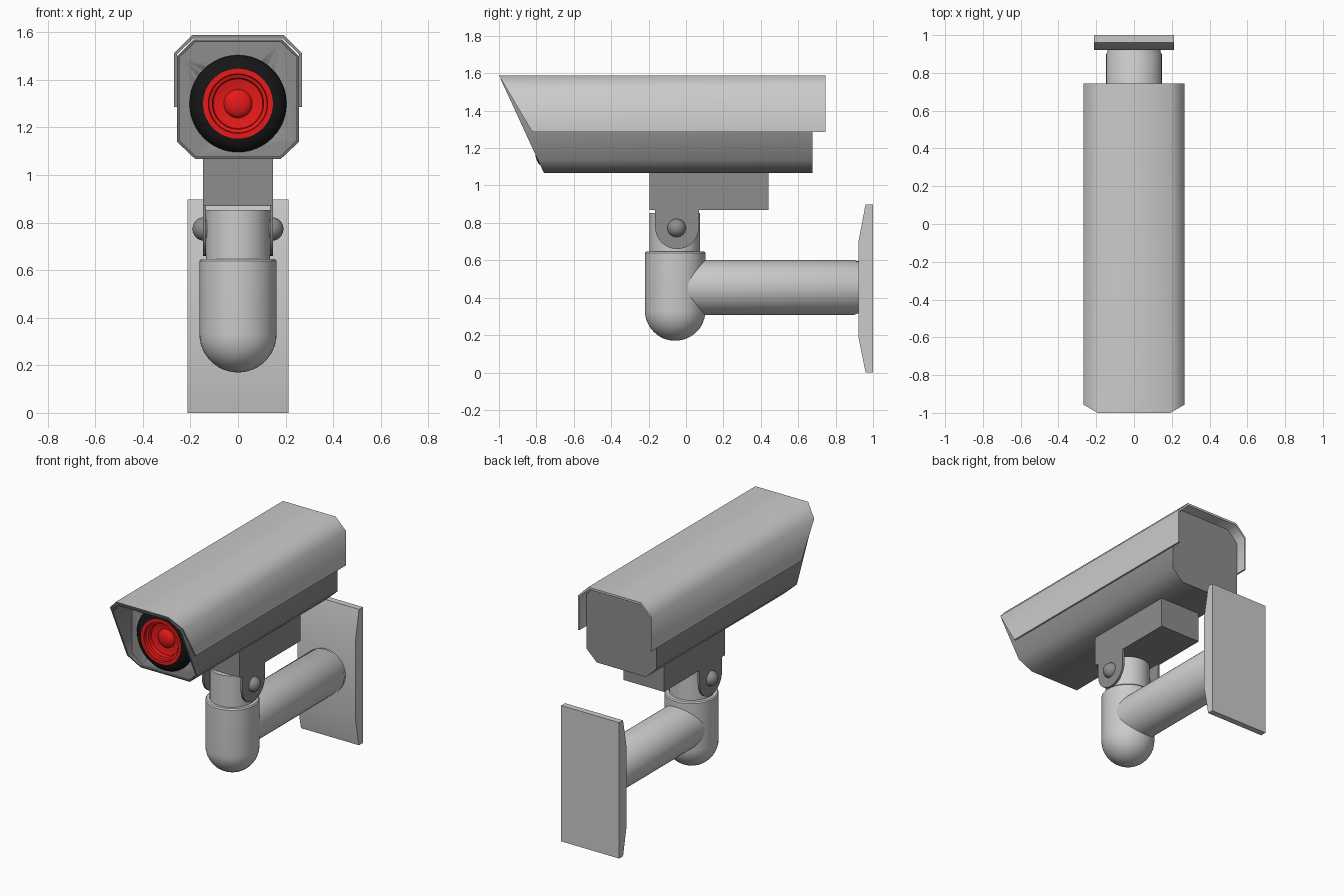
import bpy, bmesh
from math import pi, sin, cos, radians
from mathutils import Matrix, Vector

if "Cube" in bpy.data.objects:
    bpy.data.objects.remove(bpy.data.objects["Cube"])


def material(name, rgb):
    m = bpy.data.materials.new(name)
    m.diffuse_color = (*rgb, 1)
    m.use_nodes = True
    m.node_tree.nodes["Principled BSDF"].inputs["Base Color"].default_value = m.diffuse_color
    return m


DARK = material("dark_grey", (0.27, 0.27, 0.27))
BLACK = material("black", (0.008, 0.008, 0.008))
RED = material("red", (0.8, 0.01, 0.01))


def finish(name, bm, mat=None, angle=50):
    bmesh.ops.remove_doubles(bm, verts=bm.verts, dist=1e-5)
    bmesh.ops.recalc_face_normals(bm, faces=bm.faces)
    me = bpy.data.meshes.new(name)
    bm.to_mesh(me)
    bm.free()
    ob = bpy.data.objects.new(name, me)
    bpy.context.collection.objects.link(ob)
    if mat:
        me.materials.append(mat)
    bpy.ops.object.select_all(action='DESELECT')
    ob.select_set(True)
    bpy.context.view_layer.objects.active = ob
    bpy.ops.object.shade_smooth_by_angle(angle=radians(angle))
    return ob


def loft(name, loops, mat=None):
    """Skin a row of equal-length point loops and cap both ends."""
    bm = bmesh.new()
    rows = [[bm.verts.new(p) for p in loop] for loop in loops]
    n = len(rows[0])
    for a, b in zip(rows, rows[1:]):
        for i in range(n):
            j = (i + 1) % n
            bm.faces.new((a[i], a[j], b[j], b[i]))
    bm.faces.new(rows[0])
    bm.faces.new(rows[-1])
    return finish(name, bm, mat)


def lathe(name, profile, axis='Z', at=(0, 0, 0), mat=None, seg=48):
    """Spin (radius, height) points around Z, or around Y with height along +y."""
    bm = bmesh.new()
    vs = [bm.verts.new((r, 0, h)) for r, h in profile]
    es = [bm.edges.new(p) for p in zip(vs, vs[1:])]
    bmesh.ops.spin(bm, geom=vs + es, cent=(0, 0, 0), axis=(0, 0, 1),
                   angle=2 * pi, steps=seg, use_duplicate=False)
    m = Matrix.Translation(Vector(at))
    if axis == 'Y':
        m = m @ Matrix.Rotation(-pi / 2, 4, 'X')
    bm.transform(m)
    return finish(name, bm, mat, 35)


def extrude_x(name, yz, x0, x1, mat=None):
    return loft(name, [[(x, y, z) for y, z in yz] for x in (x0, x1)], mat)


def mirrored(half):
    return half + [(-x, z) for x, z in reversed(half)]


# Camera body: chamfered box, slanted front lip, recessed face
def front_body(z):
    return -1 + (1.588 - z) * 0.461


outer = mirrored([(0.18, 1.067), (0.256, 1.139), (0.256, 1.5), (0.185, 1.57)])
inner = mirrored([(0.175, 1.078), (0.245, 1.144), (0.245, 1.495), (0.18, 1.559)])
body = loft("camera_body", [
    [(x, 0.675, z) for x, z in outer],
    [(x, front_body(z), z) for x, z in outer],
    [(x, front_body(z), z) for x, z in inner],
    [(x, -0.755, z) for x, z in inner]], DARK)

# Lens well cut into the face
cutter = lathe("lens_well_cutter", [(0, -0.85), (0.135, -0.85), (0.135, -0.69), (0, -0.69)],
               'Y', (0, 0, 1.3))
cutter.hide_render = True
cutter.hide_set(True)
well = body.modifiers.new("lens_well", 'BOOLEAN')
well.operation = 'DIFFERENCE'
well.object = cutter

# Sun hood: thin bent sheet with slanted front
hood = [(0.268, 1.286), (0.268, 1.513), (0.193, 1.588)]
hood_in = [(0.257, 1.286), (0.257, 1.507), (0.188, 1.574)]
sheet = mirrored(hood) + mirrored([(-x, z) for x, z in hood_in])
loft("sun_hood", [
    [(x, -1 + (1.588 - z) * 0.59, z) for x, z in sheet],
    [(x, 0.745, z) for x, z in sheet]])

# Lens: black bezel and stepped red glass
lathe("lens_bezel", [(0.14, -0.745), (0.205, -0.745), (0.203, -0.765), (0.185, -0.787),
                     (0.165, -0.798), (0.146, -0.802), (0.14, -0.745)], 'Y', (0, 0, 1.3), BLACK)
dome = [(0.06 * cos(t * pi / 12), -0.745 - 0.03 * sin(t * pi / 12)) for t in range(6)]
lathe("lens_glass", [(0, -0.71), (0.125, -0.71), (0.125, -0.75), (0.147, -0.75), (0.147, -0.804),
                     (0.125, -0.804), (0.122, -0.785), (0.108, -0.78), (0.104, -0.755),
                     (0.065, -0.745)] + dome + [(0, -0.775)], 'Y', (0, 0, 1.3), RED)

# Mounting block under the body
extrude_x("mount_block", [(-0.195, 0.87), (0.44, 0.87), (0.44, 1.08), (-0.195, 1.08)],
          -0.148, 0.148, DARK)

# Clevis ears and pivot bolts on both sides
arc = [(-0.048 + 0.117 * cos(a), 0.777 + 0.117 * sin(a))
       for a in (pi + pi * i / 20 for i in range(21))]
for side, s in (("left", -1), ("right", 1)):
    extrude_x("ear_" + side, arc + [(0.069, 0.89), (-0.165, 0.89)], s * 0.134, s * 0.148, DARK)
    bm = bmesh.new()
    bmesh.ops.create_uvsphere(bm, u_segments=24, v_segments=16, radius=0.05,
                              matrix=Matrix.Translation((s * 0.141, -0.05, 0.773))
                              @ Matrix.Rotation(pi / 2, 4, 'Y'))
    finish("pivot_bolt_" + side, bm, DARK)

# Pivot post and round-bottomed elbow
lathe("pivot_post", [(0, 0.55), (0.135, 0.55), (0.135, 0.853), (0, 0.853)], 'Z', (0, -0.06, 0))
bowl = [(0.162 * sin(t * pi / 24), 0.332 - 0.162 * cos(t * pi / 24)) for t in range(1, 13)]
lathe("elbow", [(0, 0.17)] + bowl + [(0.162, 0.638), (0.156, 0.646), (0, 0.646)],
      'Z', (0, -0.058, 0))

# Arm and wall plate
lathe("arm", [(0, -0.05), (0.147, -0.05), (0.147, 0.9), (0.14, 0.912), (0.14, 0.93), (0, 0.93)],
      'Y', (0, 0, 0.455))
extrude_x("wall_plate", [(1, 0), (1, 0.898), (0.96, 0.898), (0.922, 0.7), (0.922, 0.19), (0.96, 0)],
          -0.212, 0.212)
